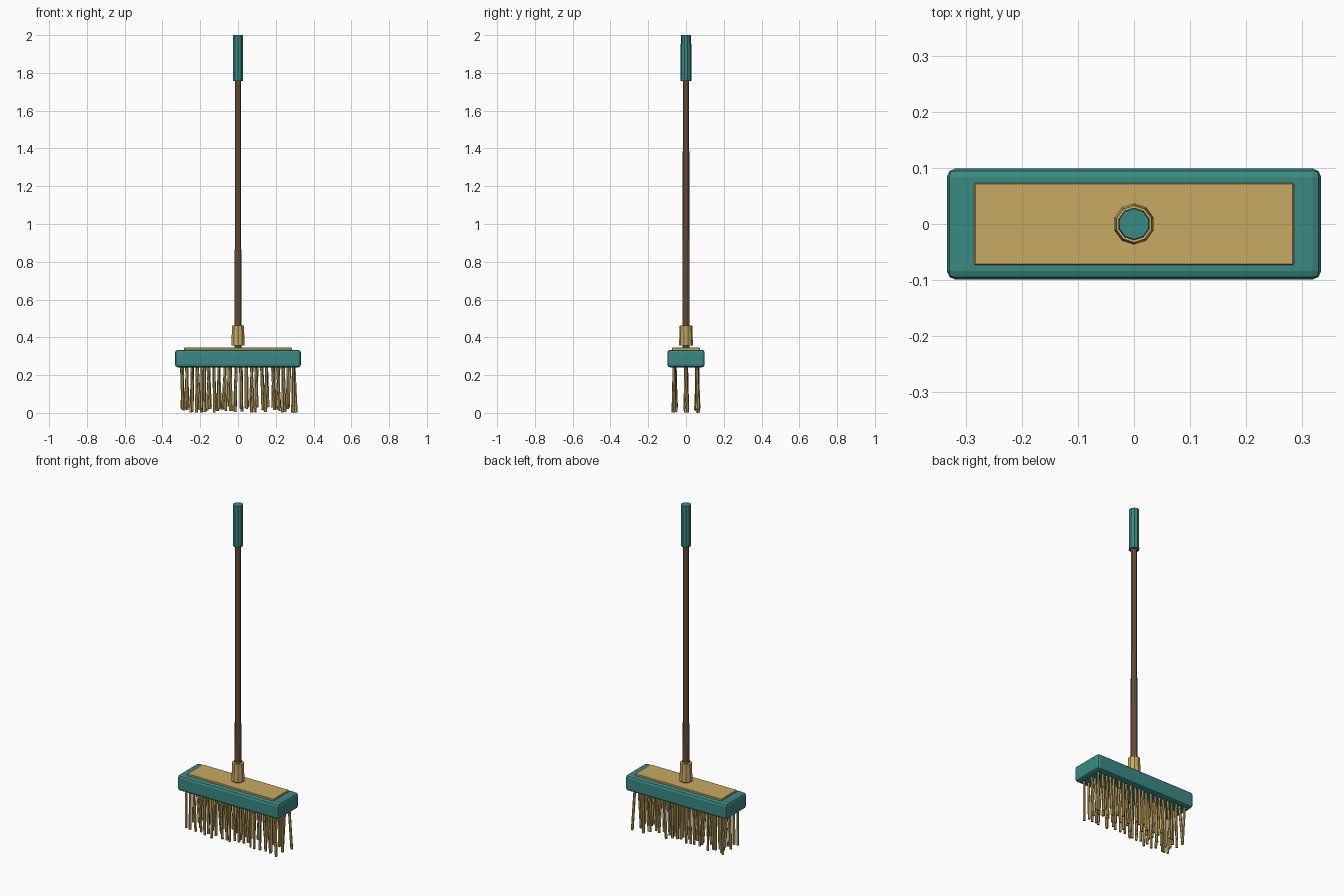
import bpy, bmesh, math, random
from mathutils import Matrix, Vector

if "Cube" in bpy.data.objects:
    bpy.data.objects.remove(bpy.data.objects["Cube"])

random.seed(7)


def material(name, rgb):
    m = bpy.data.materials.new(name)
    m.diffuse_color = (*rgb, 1)
    m.use_nodes = True
    m.node_tree.nodes["Principled BSDF"].inputs["Base Color"].default_value = m.diffuse_color
    return m


TEAL = material("teal", (0.043, 0.254, 0.231))
TAN = material("straw tan", (0.58, 0.40, 0.122))
BROWN = material("wood brown", (0.225, 0.115, 0.053))


def finish(name, bm, mat):
    mesh = bpy.data.meshes.new(name)
    bm.to_mesh(mesh)
    bm.free()
    mesh.materials.append(mat)
    ob = bpy.data.objects.new(name, mesh)
    bpy.context.collection.objects.link(ob)
    return ob


def block(name, size, z0, z1, mat, bevel, segments):
    bm = bmesh.new()
    bmesh.ops.create_cube(bm, size=1)
    bmesh.ops.scale(bm, vec=(size[0], size[1], z1 - z0), verts=bm.verts)
    bmesh.ops.translate(bm, vec=(0, 0, (z0 + z1) / 2), verts=bm.verts)
    ob = finish(name, bm, mat)
    mod = ob.modifiers.new("rounded_edges", 'BEVEL')
    mod.width = bevel
    mod.segments = segments
    return ob


def rod(name, r0, r1, z0, z1, mat, sides=10):
    bm = bmesh.new()
    bmesh.ops.create_cone(bm, cap_ends=True, segments=sides, radius1=r0, radius2=r1,
                          depth=z1 - z0,
                          matrix=Matrix.Translation((0, 0, (z0 + z1) / 2)))
    return finish(name, bm, mat)


# Broom head and its top plate
block("head", (0.667, 0.198), 0.241, 0.334, TEAL, 0.015, 2)
block("top_plate", (0.57, 0.147), 0.325, 0.345, TAN, 0.002, 1)

# Handle, socket and grip
rod("handle", 0.019, 0.0165, 0.33, 1.80, BROWN)
rod("socket", 0.037, 0.033, 0.356, 0.462, TAN)
rod("grip", 0.029, 0.0275, 1.756, 2.0, TEAL)

# Three rows of slightly splayed bristles
bm = bmesh.new()
columns = 22
for y in (-0.06, 0.0, 0.06):
    for i in range(columns):
        x = -0.297 + 0.594 * i / (columns - 1)
        top = Vector((x + random.uniform(-0.006, 0.006), y + random.uniform(-0.004, 0.004), 0.255))
        tip = Vector((x + random.uniform(-0.012, 0.012), y + random.uniform(-0.01, 0.01),
                      random.uniform(0.001, 0.035)))
        if i == columns - 1:
            tip.z = 0.001
        axis = top - tip
        place = (Matrix.Translation((top + tip) / 2)
                 @ axis.to_track_quat('Z', 'Y').to_matrix().to_4x4())
        bmesh.ops.create_cone(bm, cap_ends=True, segments=6, radius1=0.0075,
                              radius2=0.0075, depth=axis.length, matrix=place)
finish("bristles", bm, TAN)
